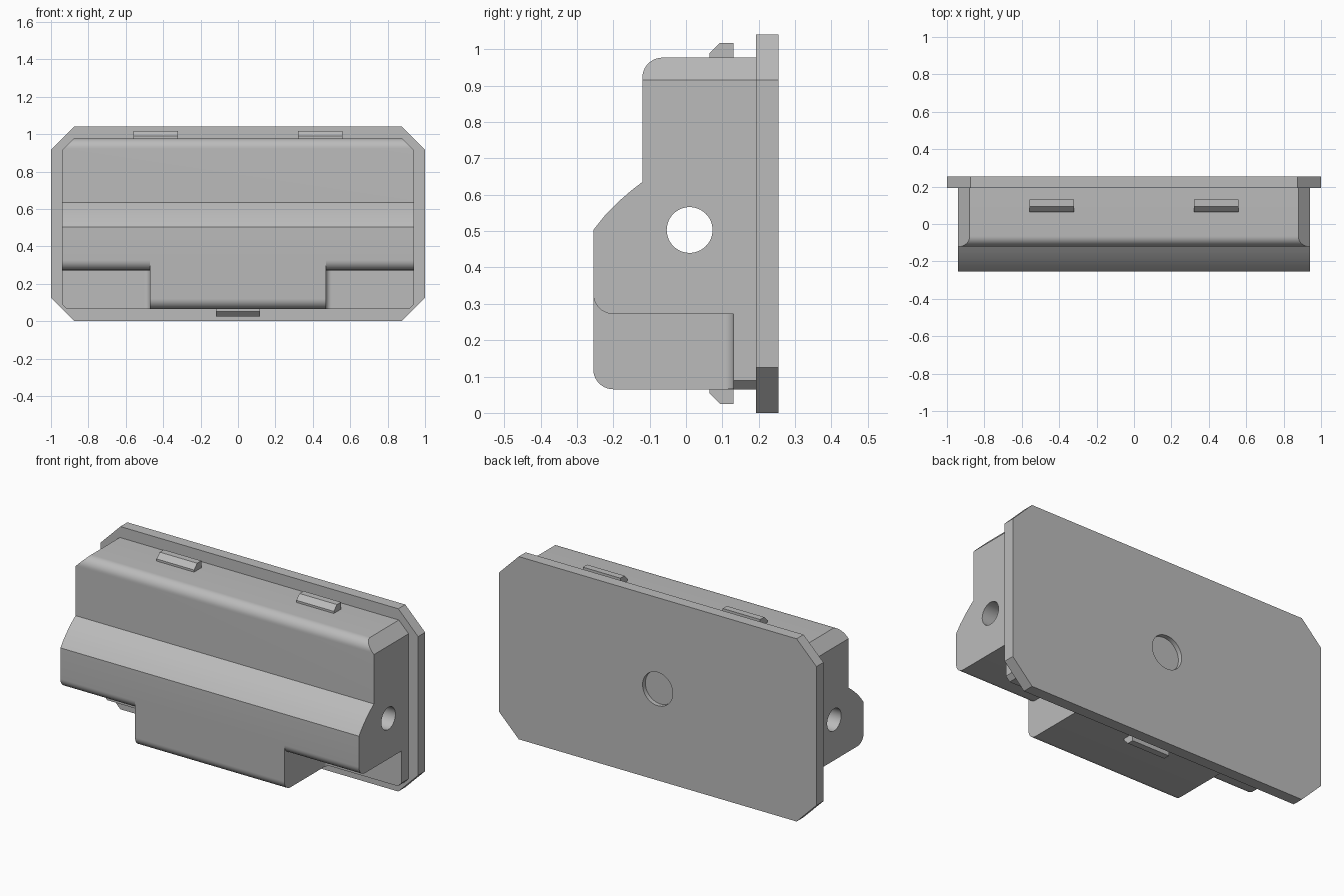
import bpy
import bmesh
from math import cos, sin, radians

cube = bpy.data.objects.get("Cube")
if cube:
    bpy.data.objects.remove(cube, do_unlink=True)

grey = bpy.data.materials.new("plain grey")
grey.use_nodes = True
COLOUR = (0.5, 0.5, 0.5, 1)
grey.diffuse_color = COLOUR
grey.node_tree.nodes["Principled BSDF"].inputs["Base Color"].default_value = COLOUR


def prism(name, points, axis, start, end):
    """Extrude a closed 2D outline along one axis."""
    place = {"x": lambda a, b, t: (t, a, b),
             "y": lambda a, b, t: (a, t, b),
             "z": lambda a, b, t: (a, b, t)}[axis]
    bm = bmesh.new()
    rings = [[bm.verts.new(place(a, b, t)) for a, b in points] for t in (start, end)]
    n = len(points)
    for ring in rings:
        bm.faces.new(ring)
    for i in range(n):
        j = (i + 1) % n
        bm.faces.new((rings[0][i], rings[0][j], rings[1][j], rings[1][i]))
    bmesh.ops.recalc_face_normals(bm, faces=bm.faces)
    mesh = bpy.data.meshes.new(name)
    bm.to_mesh(mesh)
    bm.free()
    mesh.materials.append(grey)
    obj = bpy.data.objects.new(name, mesh)
    bpy.context.collection.objects.link(obj)
    return obj


def arc(a, b, r, first, last, steps=10):
    angles = [radians(first + (last - first) * i / steps) for i in range(steps + 1)]
    return [(a + r * cos(t), b + r * sin(t)) for t in angles]


def circle(a, b, r):
    return arc(a, b, r, 0, 360, 48)[:-1]


def octagon(w, low, high, cut_low, cut_high):
    """Rectangle with chamfered corners, symmetric about x = 0."""
    half = [(w - cut_low, low), (w, low + cut_low), (w, high - cut_high), (w - cut_high, high)]
    return half + [(-x, z) for x, z in reversed(half)]


def boolean(target, cutter, operation):
    mod = target.modifiers.new("cut", "BOOLEAN")
    mod.operation = operation
    mod.solver = "EXACT"
    mod.object = cutter
    bpy.context.view_layer.objects.active = target
    bpy.ops.object.modifier_apply(modifier=mod.name)
    bpy.data.objects.remove(cutter, do_unlink=True)


FRONT, STEP, FLANGE, PLATE, BACK = -0.255, -0.12, 0.13, 0.192, 0.255
LOW, NOTCH, TOP, R = 0.065, 0.272, 0.977, 0.055
parts = []

# Back plate with a shallow round recess
plate = prism("back_plate", octagon(1, 0, 1.04, 0.125, 0.125), "y", PLATE, BACK)
boolean(plate, prism("recess_cutter", circle(0, 0.52, 0.095), "y", BACK - 0.025, BACK + 0.1), "DIFFERENCE")
parts.append(plate)

# Housing: stepped side profile with rounded front edges
profile = [(PLATE, LOW), (PLATE, TOP)]
profile += arc(STEP + R, TOP - R, R, 90, 180)
profile += [(STEP, 0.635), (-0.15, 0.612), (-0.188, 0.579), (-0.223, 0.543), (FRONT, 0.503)]
profile += arc(FRONT + R, LOW + R, R, 180, 270)
body = prism("housing", profile, "x", -0.96, 0.96)

# Chamfered end corners
boolean(body, prism("corner_cutter", octagon(0.94, LOW - 0.0005, TOP + 0.0005, 0.025, 0.062),
                    "y", -0.5, 0.5), "INTERSECT")

# Notches below both ends, leaving the middle block and the thin flange
notch = [(FLANGE, -0.1), (FLANGE, NOTCH)]
notch += arc(FRONT + R, NOTCH + R, R, 270, 180)
notch += [(-0.4, NOTCH + R), (-0.4, -0.1)]
for side in (-1, 1):
    boolean(body, prism("notch_cutter", notch, "x", side * 0.47, side * 1.2), "DIFFERENCE")

# Hole running through the length
boolean(body, prism("hole_cutter", circle(0.01, 0.503, 0.063), "x", -1.2, 1.2), "DIFFERENCE")
parts.append(body)

# Small inside fillets between middle block and flange
F = 0.03
for side, label in ((-1, "right"), (1, "left")):
    outline = [(0.46, FLANGE - F), *arc(0.47 + F, FLANGE - F, F, 180, 90),
               (0.47 + F, FLANGE + 0.01), (0.46, FLANGE + 0.01)]
    parts.append(prism(label + "_fillet", [(side * x, y) for x, y in outline],
                       "z", LOW + 0.0005, NOTCH + 0.01))

# Snap clips: two on top, one below
clip = [(FLANGE, -0.01), (FLANGE, 0.04), (0.093, 0.04), (0.065, 0.012), (0.065, -0.01)]
for name, x, base, up in (("top_right_clip", -0.44, TOP, 1),
                          ("top_left_clip", 0.44, TOP, 1),
                          ("bottom_clip", 0, LOW, -1)):
    parts.append(prism(name, [(y, base + up * h) for y, h in clip], "x", x - 0.118, x + 0.118))

# Smooth the rounded edges, keep the corners sharp
bpy.ops.object.select_all(action="DESELECT")
for obj in parts:
    obj.select_set(True)
bpy.context.view_layer.objects.active = body
bpy.ops.object.shade_smooth_by_angle(angle=radians(25))
